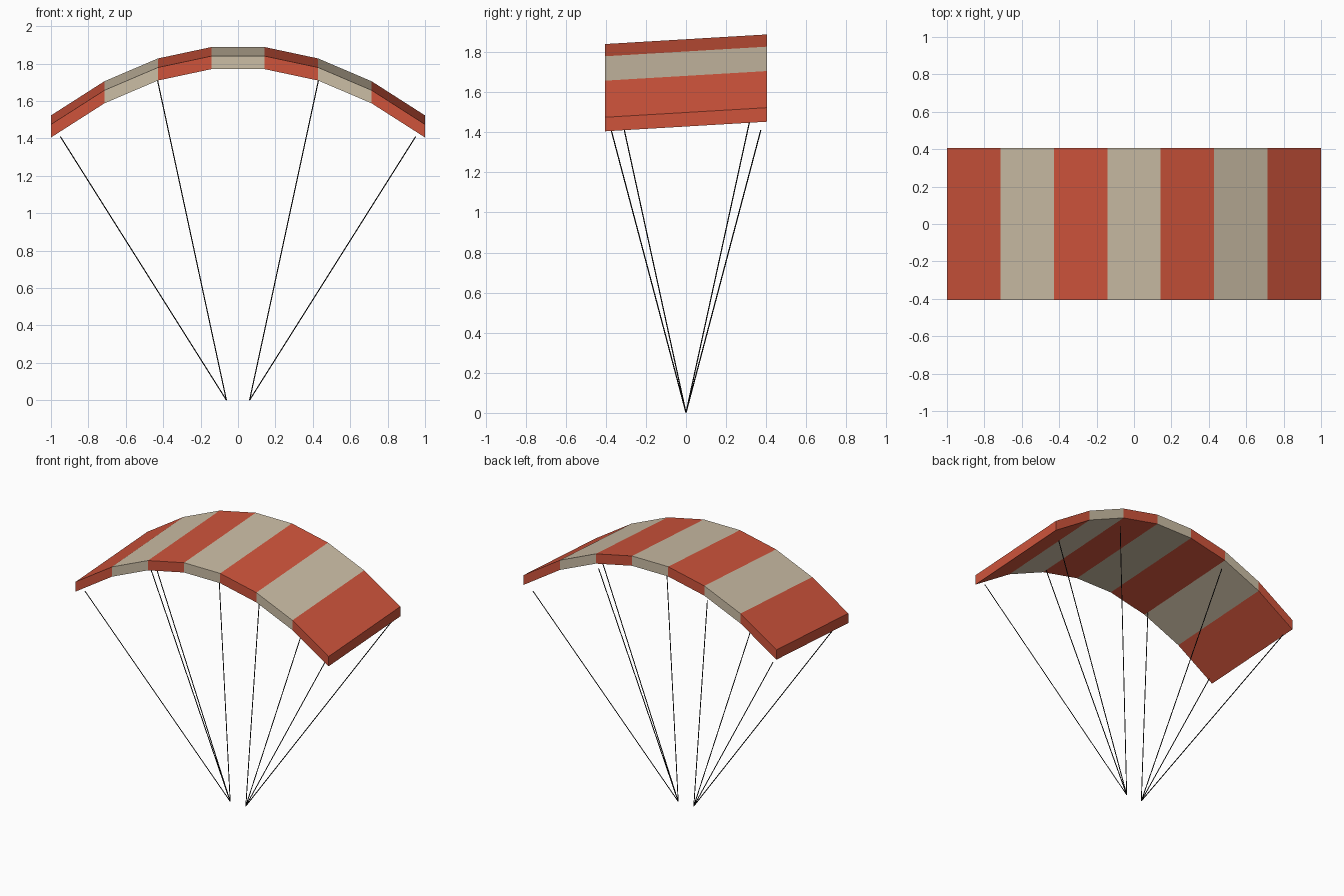
import bpy, bmesh
from mathutils import Vector

if "Cube" in bpy.data.objects:
    bpy.data.objects.remove(bpy.data.objects["Cube"])

def material(name, rgb):
    m = bpy.data.materials.new(name)
    m.diffuse_color = (*rgb, 1)
    m.use_nodes = True
    m.node_tree.nodes["Principled BSDF"].inputs["Base Color"].default_value = m.diffuse_color
    return m

RED = material("red_fabric", (0.62, 0.088, 0.044))
BEIGE = material("beige_fabric", (0.60, 0.51, 0.375))
BLACK = material("black_cord", (0.008, 0.008, 0.008))

PANELS, HALF_Y, THICK, PITCH = 7, 0.405, 0.07, 0.048

def add_object(name, bm, mats):
    bmesh.ops.recalc_face_normals(bm, faces=bm.faces)
    mesh = bpy.data.meshes.new(name)
    bm.to_mesh(mesh)
    bm.free()
    for m in mats:
        mesh.materials.append(m)
    ob = bpy.data.objects.new(name, mesh)
    bpy.context.collection.objects.link(ob)
    return ob

def arch(x):
    """Height of the canopy's lower front edge."""
    return 1.778 - 0.373 * x * x

# Canopy: one rectangular rib section per seam, joined into striped panels
bm = bmesh.new()
ribs = []
for i in range(PANELS + 1):
    x = -1 + 2 * i / PANELS
    z = arch(x)
    section = [(-HALF_Y, z), (HALF_Y, z + PITCH),
               (HALF_Y, z + PITCH + THICK), (-HALF_Y, z + THICK)]
    ribs.append([bm.verts.new((x, y, h)) for y, h in section])
for i in range(PANELS):
    a, b = ribs[i], ribs[i + 1]
    for k in range(4):
        j = (k + 1) % 4
        bm.faces.new((a[k], a[j], b[j], b[k])).material_index = i % 2
for end in (ribs[0], ribs[-1]):
    bm.faces.new(end)
add_object("canopy", bm, [RED, BEIGE])

# Suspension lines: thin cords fanning out from two low points
def cord(name, p, q, radius=0.003):
    p, q = Vector(p), Vector(q)
    d = q - p
    bm = bmesh.new()
    bmesh.ops.create_cone(bm, cap_ends=True, segments=6, radius1=radius,
                          radius2=radius, depth=d.length)
    ob = add_object(name, bm, [BLACK])
    ob.location = (p + q) / 2
    ob.rotation_mode = 'QUATERNION'
    ob.rotation_quaternion = d.to_track_quat('Z', 'Y')

for sx, side in ((-1, "left"), (1, "right")):
    for sy, end in ((-1, "front"), (1, "back")):
        for x, z, pos in ((0.95, 1.41, "outer"), (0.43, 1.71, "inner")):
            cord(f"{pos}_line_{end}_{side}", (sx * 0.062, 0, 0.001),
                 (sx * x, sy * 0.373, z))
